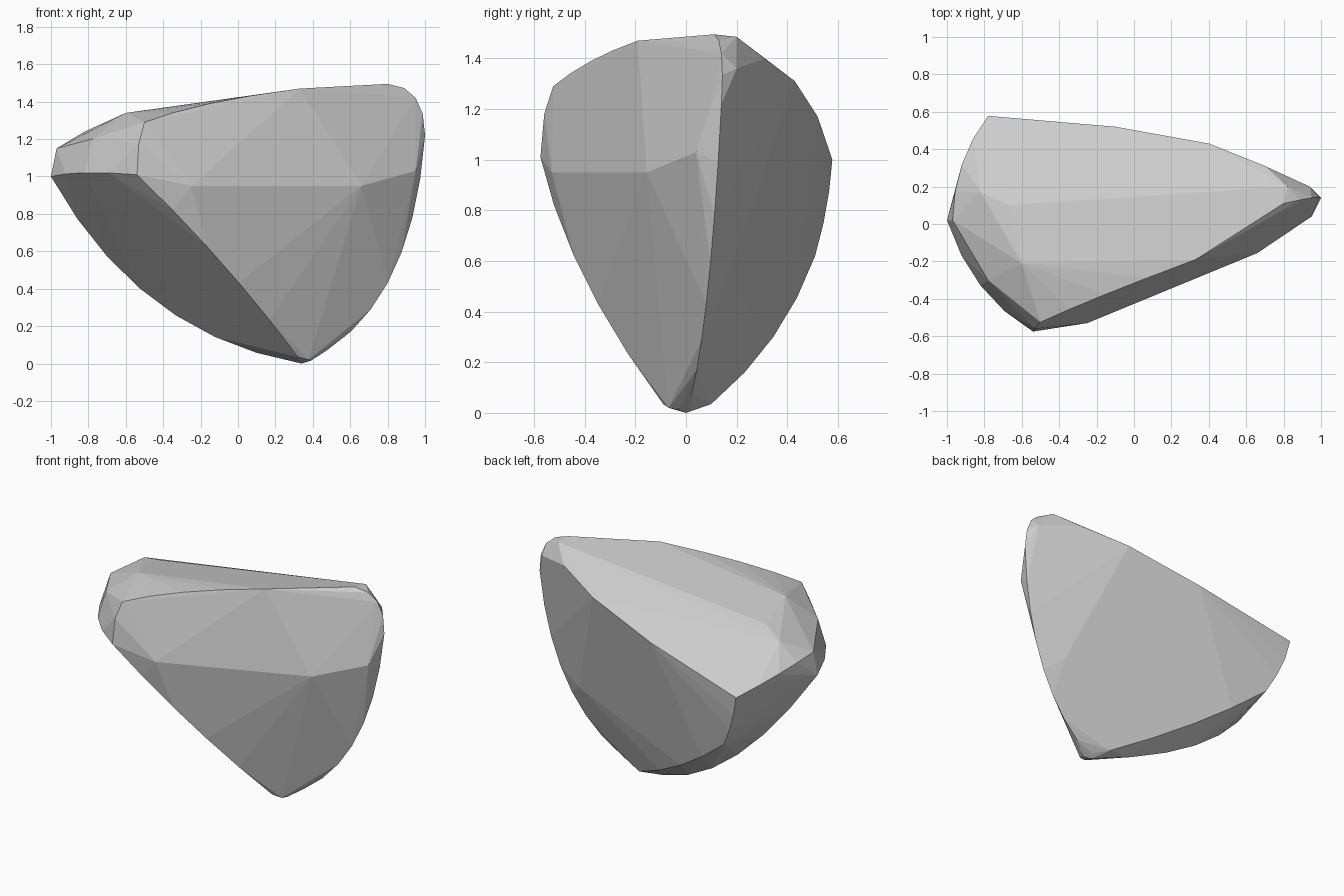
import bpy, bmesh, math
from mathutils import Vector as V

if "Cube" in bpy.data.objects:
    bpy.data.objects.remove(bpy.data.objects["Cube"])

# Main corners of the boulder
foot = V((.34, 0, 0))
foot_front, foot_back = V((.32, -.09, .035)), V((.28, .1, .035))
front_low, front_top = V((-.54, -.575, 1.01)), V((-.5, -.525, 1.29))
left_low, left_top = V((-1, .02, 1.0)), V((-.97, .02, 1.15))
back, back_low = V((-.78, .578, 1.0)), V((-.64, .51, .62))
crest, right_top, right_side = V((.33, -.19, 1.47)), V((.8, .11, 1.495)), V((1, .14, 1.22))


def arc(start, through, end, steps=4):
    """Points on a worn ridge that bows out through a middle point."""
    control = 2 * V(through) - (start + end) / 2
    for i in range(steps + 1):
        t = i / steps
        yield (1 - t) ** 2 * start + 2 * t * (1 - t) * control + t * t * end


ridges = [
    arc(right_side, (.8, .08, .43), foot, 8),             # right edge
    arc(right_top, (.95, .14, 1.42), right_side),         # rounded right tip
    arc(front_top, (-.15, -.375, 1.39), crest),           # front crest
    arc(front_low, (-.08, -.4, .53), foot_front, 5),      # front-left edge
    arc(back, (-.73, .555, .81), back_low, 3),            # back-left edge, upper
    arc(back_low, (-.2, .345, .3), foot_back),            # back-left edge, lower
    arc(left_low, (-.43, .2, .325), foot, 7),             # left underside
    arc(front_low, (-.82, -.33, 1.02), left_low),         # left end, front half
    arc(left_top, (-.92, .32, 1.1), back),                # left end, back half
    arc(foot_front, (.39, -.03, .015), foot_back),        # blunt foot
]
# facet corners: front crease, back crest, back face, top, left shoulder
facets = [(-.25, -.53, .95), (.66, -.155, .95), (.95, .04, 1.03), (.94, .2, 1.36),
          (.82, .2, 1.485), (.7, .31, 1.4), (.4, .43, 1.31), (-.1, .52, 1.17), (.69, .16, .52),
          right_top, (-.6, -.21, 1.34), (-.67, .1, 1.29), (-.82, .17, 1.24),
          (-.78, -.3, 1.2), (-.53, -.56, 1.18), (-.6, -.1, .73)]

# convex skin stretched over the ridges
bm = bmesh.new()
for points in ridges + [facets]:
    for p in points:
        bm.verts.new(p)
bmesh.ops.remove_doubles(bm, verts=bm.verts, dist=.005)
hull = bmesh.ops.convex_hull(bm, input=bm.verts)
loose = {g for g in hull["geom_interior"] + hull["geom_unused"] if isinstance(g, bmesh.types.BMVert)}
bmesh.ops.delete(bm, geom=list(loose), context='VERTS')

# merge nearly coplanar triangles into broad facets
bmesh.ops.dissolve_limit(bm, angle_limit=math.radians(2), verts=bm.verts, edges=bm.edges)
bmesh.ops.recalc_face_normals(bm, faces=bm.faces)

mesh = bpy.data.meshes.new("boulder")
bm.to_mesh(mesh)
bm.free()
bpy.context.collection.objects.link(bpy.data.objects.new("boulder", mesh))
